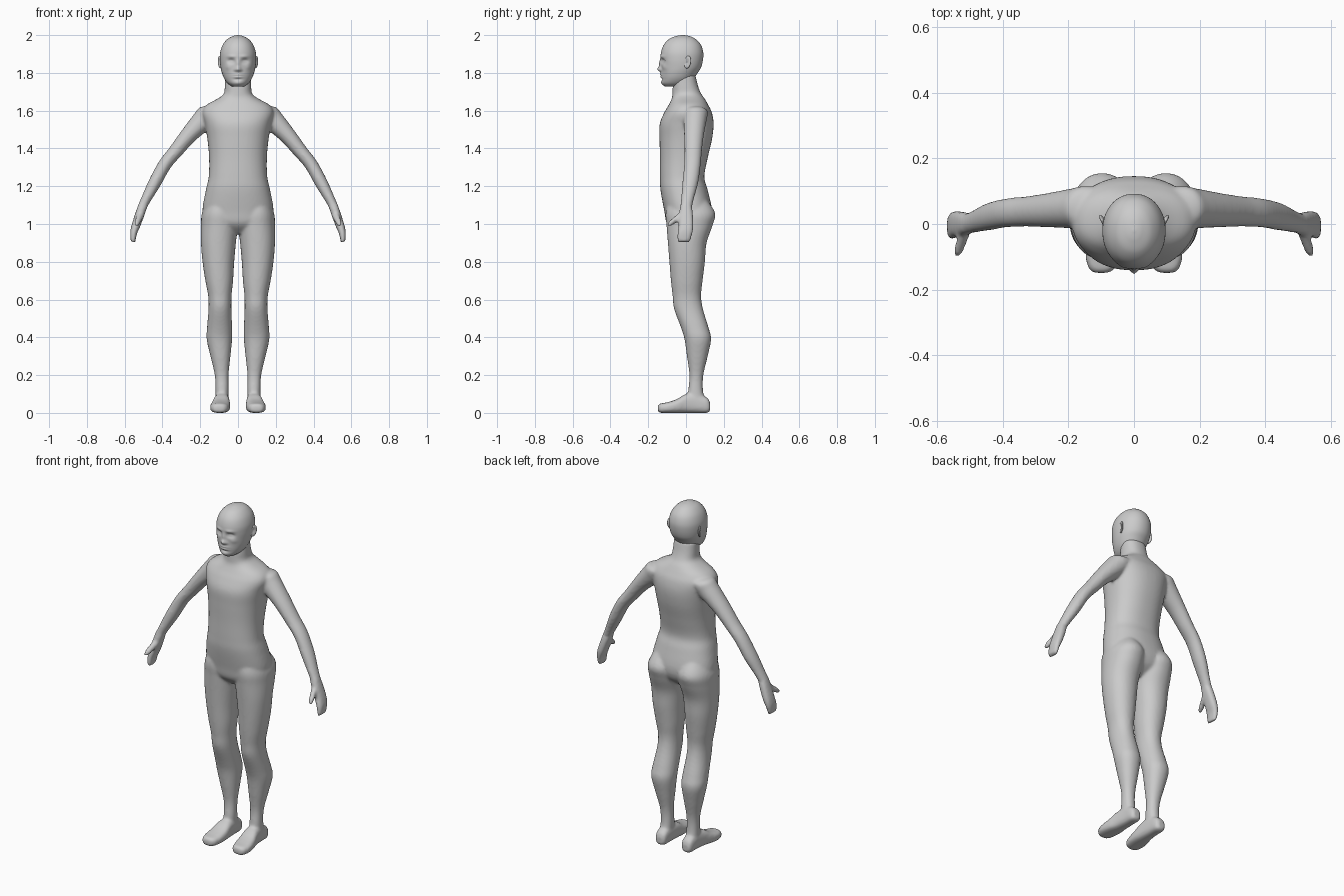
import bpy, bmesh, math
from mathutils import Vector, Matrix

X, Y, Z = Vector((1, 0, 0)), Vector((0, 1, 0)), Vector((0, 0, 1))


def spline(keys, steps):
    """Catmull-Rom interpolation of tuples."""
    out = []
    for i in range(len(keys) - 1):
        p0, p1 = keys[max(i - 1, 0)], keys[i]
        p2, p3 = keys[i + 1], keys[min(i + 2, len(keys) - 1)]
        for s in range(steps):
            t = s / steps
            out.append([0.5 * (2 * b + (c - a) * t + (2 * a - 5 * b + 4 * c - d) * t * t
                               + (3 * b - a - 3 * c + d) * t ** 3)
                        for a, b, c, d in zip(p0, p1, p2, p3)])
    out.append(list(keys[-1]))
    return out


def loft(bm, keys, u, v, side=1, n=32, p=2.0, steps=5):
    """Closed tube; each key is centre x, y, z and half sizes along u and v."""
    rings = []
    for x, y, z, a, b in spline(keys, steps):
        ring = []
        for k in range(n):
            t = 2 * math.pi * k / n
            c, s = math.cos(t), math.sin(t)
            q = Vector((x, y, z))
            q += u * a * math.copysign(abs(c) ** (2 / p), c)
            q += v * b * math.copysign(abs(s) ** (2 / p), s)
            ring.append(bm.verts.new((q.x * side, q.y, max(q.z, 0))))
        rings.append(ring)
    for r, s in zip(rings, rings[1:]):
        for k in range(n):
            j = (k + 1) % n
            bm.faces.new((r[k], r[j], s[j], s[k]))
    bm.faces.new(rings[0])
    bm.faces.new(rings[-1])


def boxed(rows):
    """(z, x0, x1, y0, y1) extents to loft keys."""
    return [((a + b) / 2, (c + d) / 2, z, (b - a) / 2, (d - c) / 2) for z, a, b, c, d in rows]


def finish(bm, name):
    bmesh.ops.recalc_face_normals(bm, faces=bm.faces)
    for f in bm.faces:
        f.smooth = True
    me = bpy.data.meshes.new(name)
    bm.to_mesh(me)
    bm.free()
    ob = bpy.data.objects.new(name, me)
    bpy.context.collection.objects.link(ob)
    return ob


# torso and neck: z, half width, front y, back y
torso = [(0.95, .05, -.05, .06), (1.0, .165, -.1, .12), (1.07, .188, -.115, .138),
         (1.18, .17, -.135, .115), (1.25, .155, -.138, .097), (1.35, .153, -.138, .115),
         (1.45, .162, -.14, .138), (1.53, .176, -.139, .146), (1.59, .19, -.115, .137),
         (1.63, .168, -.092, .118), (1.665, .105, -.075, .098), (1.69, .075, -.072, .08),
         (1.73, .07, -.07, .064), (1.79, .068, -.065, .05)]
# legs: z, inner x, outer x, front y, back y
leg = [(1.14, .04, .15, -.09, .1), (1.06, .003, .19, -.108, .154), (.99, .001, .196, -.103, .14),
       (.9, .011, .196, -.096, .109), (.8, .02, .188, -.088, .1), (.7, .026, .173, -.08, .088),
       (.62, .034, .158, -.071, .08), (.55, .035, .156, -.063, .09), (.45, .031, .164, -.026, .12),
       (.39, .031, .166, -.008, .133), (.3, .04, .146, .005, .115), (.2, .05, .123, .018, .092),
       (.12, .05, .119, .012, .09), (.05, .052, .12, .005, .105)]
foot = [(.085, .128, .032, .02, .022), (.085, .112, .04, .033, .04), (.085, .06, .05, .037, .05),
        (.087, 0, .05, .043, .05), (.092, -.05, .036, .051, .036), (.097, -.1, .028, .051, .028),
        (.098, -.135, .025, .04, .025), (.1, -.149, .023, .022, .018)]
arm = [(.11, .05, 1.6, .045, .06), (.15, .05, 1.588, .058, .066), (.178, .048, 1.555, .06, .062),
       (.263, .042, 1.467, .045, .052), (.33, .038, 1.385, .038, .046), (.387, .034, 1.315, .035, .044),
       (.44, .023, 1.22, .034, .042), (.485, .008, 1.135, .027, .034), (.51, 0, 1.085, .024, .031)]
hand = [(.503, 0, 1.1, .025, .03), (.52, 0, 1.05, .025, .037), (.541, 0, .99, .023, .04),
        (.553, -.006, .95, .018, .04), (.556, -.013, .904, .012, .034)]
thumb = [(.51, -.01, 1.06, .018, .024), (.524, -.05, 1.028, .017, .021),
         (.534, -.08, 1.007, .015, .017), (.538, -.098, .995, .009, .01)]

bm = bmesh.new()
loft(bm, boxed([(z, -w, w, f, b) for z, w, f, b in torso]), X, Y, p=2.3, n=48)
arm_u = Vector((.85, 0, .53))
for side in (1, -1):
    loft(bm, boxed(leg), X, Y, side, p=2.15)
    loft(bm, foot, X, Z, side, p=2.8)
    loft(bm, arm, arm_u, Y, side)
    loft(bm, hand, Vector((.97, 0, .2)), Y, side, p=2.5)
    loft(bm, thumb, X, Z, side)
body = finish(bm, "body")
# fuse the overlapping parts into one skin
fuse = body.modifiers.new("fuse", 'REMESH')
fuse.mode = 'VOXEL'
fuse.voxel_size = 0.008
fuse.use_smooth_shade = True
relax = body.modifiers.new("relax", 'SMOOTH')
relax.factor = 0.5
relax.iterations = 6

# head: z, half width, front y, back y
head = [(2.0, .004, -.024, -.016), (1.995, .026, -.052, .018), (1.98, .055, -.088, .05),
        (1.95, .08, -.117, .078), (1.91, .094, -.132, .091), (1.87, .096, -.134, .09),
        (1.83, .092, -.131, .08), (1.8, .085, -.13, .062), (1.77, .073, -.129, .042),
        (1.745, .055, -.127, .02), (1.728, .032, -.112, -.01)]
bm = bmesh.new()
loft(bm, boxed([(z, -w, w, f, b) for z, w, f, b in head]), X, Y, n=80, p=2.1, steps=8)
# face: x, z, radius x, radius z, push along y
brushes = [(0, 1.82, .013, .014, -.02), (0, 1.85, .01, .022, -.009), (.014, 1.815, .008, .008, -.005),
           (.036, 1.862, .018, .012, .016), (.036, 1.86, .011, .006, -.007),
           (.034, 1.887, .022, .008, -.005), (.055, 1.83, .015, .014, -.004),
           (0, 1.785, .026, .014, -.009), (0, 1.784, .022, .003, .007),
           (0, 1.766, .018, .006, .006), (0, 1.746, .02, .012, -.004)]
for v in bm.verts:
    if v.co.y < -.04:
        x, z = abs(v.co.x), v.co.z
        v.co.y += sum(d * math.exp(-((x - bx) / rx) ** 2 - ((z - bz) / rz) ** 2)
                      for bx, bz, rx, rz, d in brushes)
finish(bm, "head")

# ears
for side, label in ((1, "left"), (-1, "right")):
    bm = bmesh.new()
    m = (Matrix.Translation((side * .096, .008, 1.857)) @ Matrix.Rotation(-side * .45, 4, 'Z')
         @ Matrix.Rotation(-.2, 4, 'X') @ Matrix.Diagonal((.009, .02, .034, 1)))
    bmesh.ops.create_uvsphere(bm, u_segments=20, v_segments=12, radius=1, matrix=m)
    for v in bm.verts:  # hollow the outer face
        q = m.inverted() @ v.co
        if q.x * side > 0:
            v.co.x -= side * .012 * math.exp(-(q.y ** 2 + q.z ** 2) / .3)
    finish(bm, label + "_ear")
